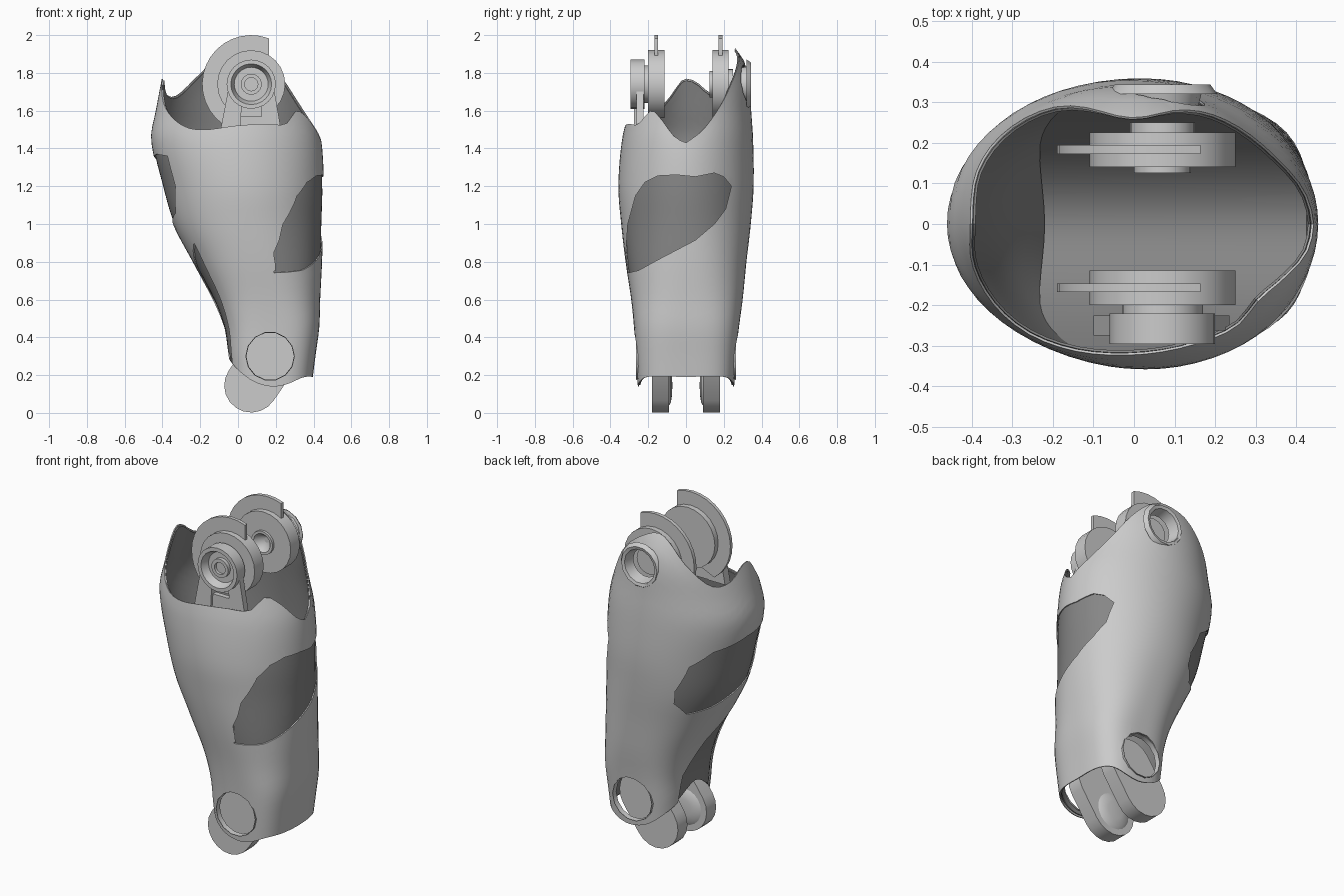
import bpy, bmesh
from math import sin, cos, pi, radians, atan2

if "Cube" in bpy.data.objects:
    bpy.data.objects.remove(bpy.data.objects["Cube"])


def spline(table, t):
    """Smooth interpolation of rows (key, value, ...)."""
    t = min(max(t, table[0][0]), table[-1][0])
    i = 0
    while i < len(table) - 2 and t > table[i + 1][0]:
        i += 1
    p, q = table[i], table[i + 1]
    o, r = table[max(i - 1, 0)], table[min(i + 2, len(table) - 1)]
    h = q[0] - p[0]
    u = (t - p[0]) / h
    out = []
    for k in range(1, len(p)):
        m0 = (q[k] - o[k]) / (q[0] - o[0]) * h
        m1 = (r[k] - p[k]) / (r[0] - p[0]) * h
        out.append((2*u**3 - 3*u*u + 1)*p[k] + (u**3 - 2*u*u + u)*m0
                   + (3*u*u - 2*u**3)*q[k] + (u**3 - u*u)*m1)
    return out


def smooth(ob, angle=35):
    bpy.ops.object.select_all(action='DESELECT')
    ob.select_set(True)
    bpy.context.view_layer.objects.active = ob
    bpy.ops.object.shade_smooth_by_angle(angle=radians(angle))


def make(name, bm, fix=True):
    bmesh.ops.remove_doubles(bm, verts=bm.verts, dist=1e-5)
    if fix:
        bmesh.ops.recalc_face_normals(bm, faces=bm.faces)
    me = bpy.data.meshes.new(name)
    bm.to_mesh(me)
    bm.free()
    ob = bpy.data.objects.new(name, me)
    bpy.context.collection.objects.link(ob)
    smooth(ob)
    return ob


def skin(name, rows, closed, fix=True):
    """Join equal rows of points with quads."""
    bm = bmesh.new()
    vs = [[bm.verts.new(p) for p in r] for r in rows]
    n = len(vs[0])
    for a, b in zip(vs, vs[1:]):
        for i in range(n if closed else n - 1):
            j = (i + 1) % n
            bm.faces.new((a[i], a[j], b[j], b[i]))
    return make(name, bm, fix)


def prism(name, pts, lo, hi, axis='y'):
    """Extrude an outline along y (points are x,z) or x (points are y,z)."""
    bm = bmesh.new()
    put = (lambda p, d: (p[0], d, p[1])) if axis == 'y' else (lambda p, d: (d, p[0], p[1]))
    a = [bm.verts.new(put(p, lo)) for p in pts]
    b = [bm.verts.new(put(p, hi)) for p in pts]
    bm.faces.new(a)
    bm.faces.new(b[::-1])
    for i in range(len(pts)):
        j = (i + 1) % len(pts)
        bm.faces.new((a[i], b[i], b[j], a[j]))
    return make(name, bm)


def lathe(name, prof, cx, cz, n=24):
    """Revolve (radius, y) points around a y axis through cx, cz."""
    return skin(name, [[(cx + r*cos(2*pi*i/n), y, cz + r*sin(2*pi*i/n)) for i in range(n)]
                       for r, y in prof], True)


def circle(cx, cz, r, n=14):
    return [(cx + r*cos(2*pi*i/n), cz + r*sin(2*pi*i/n)) for i in range(n)]


dark = bpy.data.materials.new("dark_liner")
dark.diffuse_color = (.24, .24, .24, 1)
dark.use_nodes = True
dark.node_tree.nodes["Principled BSDF"].inputs["Base Color"].default_value = dark.diffuse_color

# Shell: sections (z, x min, x max, front y, back y, squareness)
SECT = [(.14, -.04, .39, -.255, .255, 3.2), (.3, -.06, .41, -.265, .265, 3.2),
        (.45, -.08, .43, -.275, .28, 3), (.6, -.135, .435, -.29, .30, 2.6),
        (.8, -.24, .445, -.32, .32, 2.3), (1.0, -.345, .45, -.343, .343, 2.1),
        (1.2, -.405, .455, -.358, .358, 2), (1.45, -.46, .44, -.338, .355, 2),
        (1.6, -.435, .40, -.30, .345, 2), (1.76, -.405, .37, -.25, .335, 2),
        (1.88, -.38, .36, -.22, .30, 2), (1.95, -.36, .35, -.2, .245, 2)]
# Rim heights by angle, 0 = right side, 90 = back
TOP = [(0, 1.43), (15, 1.5), (35, 1.65), (45, 1.74), (57, 1.82), (75, 1.9), (90, 1.93),
       (105, 1.89), (120, 1.79), (140, 1.68), (157, 1.69), (173, 1.76), (185, 1.76),
       (200, 1.66), (215, 1.58), (235, 1.51), (250, 1.5), (270, 1.52), (290, 1.53),
       (308, 1.53), (322, 1.6), (336, 1.55), (350, 1.46), (360, 1.43)]
BOT = [(0, .19), (45, .19), (70, .15), (90, .14), (115, .17), (145, .27), (180, .36),
       (215, .27), (245, .17), (270, .14), (290, .15), (315, .19), (360, .19)]
N, ROWS = 64, 28


def shell_rows(inset):
    rows = []
    for k in range(ROWS + 1):
        row = []
        for i in range(N):
            deg = 360*i/N
            lo, hi = spline(BOT, deg)[0] + inset, spline(TOP, deg)[0] - inset
            z = lo + (hi - lo)*k/ROWS
            x0, x1, y0, y1, n = spline(SECT, z)
            c, s = cos(radians(deg)), sin(radians(deg))
            r = (abs(c)**n + abs(s)**n)**(-1/n)
            row.append(((x0 + x1)/2 + ((x1 - x0)/2 - inset)*r*c,
                        r*s*((y1 if s > 0 else -y0) - inset), z))
        rows.append(row)
    return rows


def cut_shell(name, inset, cutters):
    """Thicken a shell, then cut it with each cutter."""
    ob = skin(name, shell_rows(inset), True, fix=False)
    sol = ob.modifiers.new("thickness", 'SOLIDIFY')
    sol.thickness, sol.offset = .006, -1
    for c in cutters:
        m = ob.modifiers.new(c.name, 'BOOLEAN')
        m.operation, m.solver, m.object = 'DIFFERENCE', 'EXACT', c
    bpy.context.view_layer.update()
    dg = bpy.context.evaluated_depsgraph_get()
    me = bpy.data.meshes.new_from_object(ob.evaluated_get(dg))
    ob.modifiers.clear()
    ob.data = me
    smooth(ob)
    return ob


# Windows, lower left gap and round holes cut through the shell
right_win = [(-.295, .71), (-.307, .75), (-.318, .85), (-.308, 1.0), (-.267, 1.15),
             (-.218, 1.22), (-.15, 1.255), (-.05, 1.26), (.05, 1.25), (.15, 1.27), (.2, 1.25),
             (.24, 1.2), (.21, 1.08), (.15, 1.0), (.05, .915), (-.15, .81)]
right_win[:1] = [(-.25, .755), (-.4, .72), (-.4, .745)]
left_win = [(.31, 1.04), (.29, 1.2), (.22, 1.29), (.05, 1.35), (-.1, 1.37), (-.19, 1.36),
            (-.2, 1.2), (-.15, 1.06), (.02, .98), (.15, .92), (.25, .89), (.3, .96)]
left_gap = [(-.2, .9), (.04, .65), (.13, .45), (.15, .2), (-.18, .2)]
windows = [prism("right_window_cutter", right_win, .19, .7, 'x'),
           prism("left_window_cutter", left_win, -.7, -.12, 'x'),
           prism("left_gap_cutter", left_gap, -.7, .05, 'x')]
holes = [prism("upper_hole_cutter", circle(.07, 1.74, .105), .2, .5),
         prism("front_hole_cutter", circle(.17, .30, .13), -.5, -.2),
         prism("back_hole_cutter", circle(.17, .30, .13), .2, .5)]
for c in windows + holes:
    c.hide_render = True
cut_shell("outer_shell", 0, windows + holes)
# Dark liner seen through the windows and the top opening
cut_shell("inner_liner", .009, holes).data.materials.append(dark)
for c in windows + holes:
    bpy.data.objects.remove(c)

# Trough-shaped floor closing the inside of the liner
floor = []
for k in range(17):
    y = -.31 + .62*k/16
    z = .8 + .35*(y/.32)**2
    x0, x1, y0, y1, n = spline(SECT, z)
    w = max(1 - abs(y/(y1 if y > 0 else y0))**n, .02)**(1/n)*(x1 - x0)/2 - .02
    floor.append([((x0 + x1)/2 - w, y, z), ((x0 + x1)/2 + w, y, z)])
skin("inner_floor", floor, False).data.materials.append(dark)

# Raised lips around the holes
lathe("upper_hole_lip", [(.135, .32), (.118, .343), (.1, .338), (.085, .275)], .07, 1.74, 14)
for nm, s in (("front", -1), ("back", 1)):
    lathe(nm + "_hole_lip", [(.131, s*.266), (.128, s*.266), (.126, s*.235)], .17, .30, 14)

# Upper joint discs
lathe("front_joint_disc", [(0, -.115), (.18, -.115), (.18, -.2), (.1, -.2), (.1, -.22),
      (.13, -.22), (.13, -.295), (.108, -.295), (.09, -.25), (.055, -.25), (.055, -.272),
      (.035, -.272), (.035, -.255), (0, -.255)], .07, 1.74)
lathe("back_joint_disc", [(0, .19), (.055, .125), (.07, .125), (.07, .14), (.18, .14),
      (.18, .225), (.08, .225), (.08, .25), (0, .25)], .07, 1.74)

# Fins around the discs
fin = [(.07 + .26*cos(radians(a)), 1.74 + .26*sin(radians(a))) for a in range(69, 236, 11)]
fin = [(.165, 1.74)] + fin + [(.07, 1.6)]
prism("front_fin", fin, -.167, -.147)
prism("back_fin", fin, .172, .194)

# Bracket carrying the front joint
prism("bracket_left_leg", [(-.05, 1.72), (.02, 1.64), (.01, 1.46), (-.1, 1.46)], -.275, -.225)
prism("bracket_right_leg", [(.19, 1.72), (.12, 1.64), (.13, 1.46), (.235, 1.46)], -.262, -.225)
prism("bracket_web", [(0, 1.46), (0, 1.57), (.14, 1.57), (.14, 1.46)], -.26, -.23)

# Lower links: rounded bars with a shallow dome on the inner face
ax, az, bx, bz, R = .07, .145, .17, .29, .143
d = atan2(bz - az, bx - ax)
link = [(ax + R*cos(d + pi/2 + pi*i/10), az + R*sin(d + pi/2 + pi*i/10)) for i in range(11)]
link += [(bx + R*cos(d - pi/2 + pi*i/10), bz + R*sin(d - pi/2 + pi*i/10)) for i in range(11)]
for nm, s in (("front", -1), ("back", 1)):
    prism(nm + "_lower_link", link, min(s*.09, s*.18), max(s*.09, s*.18))
    lathe(nm + "_link_dome", [(.11, s*.092), (.09, s*.08), (.05, s*.074), (0, s*.072)], ax, az, 20)
